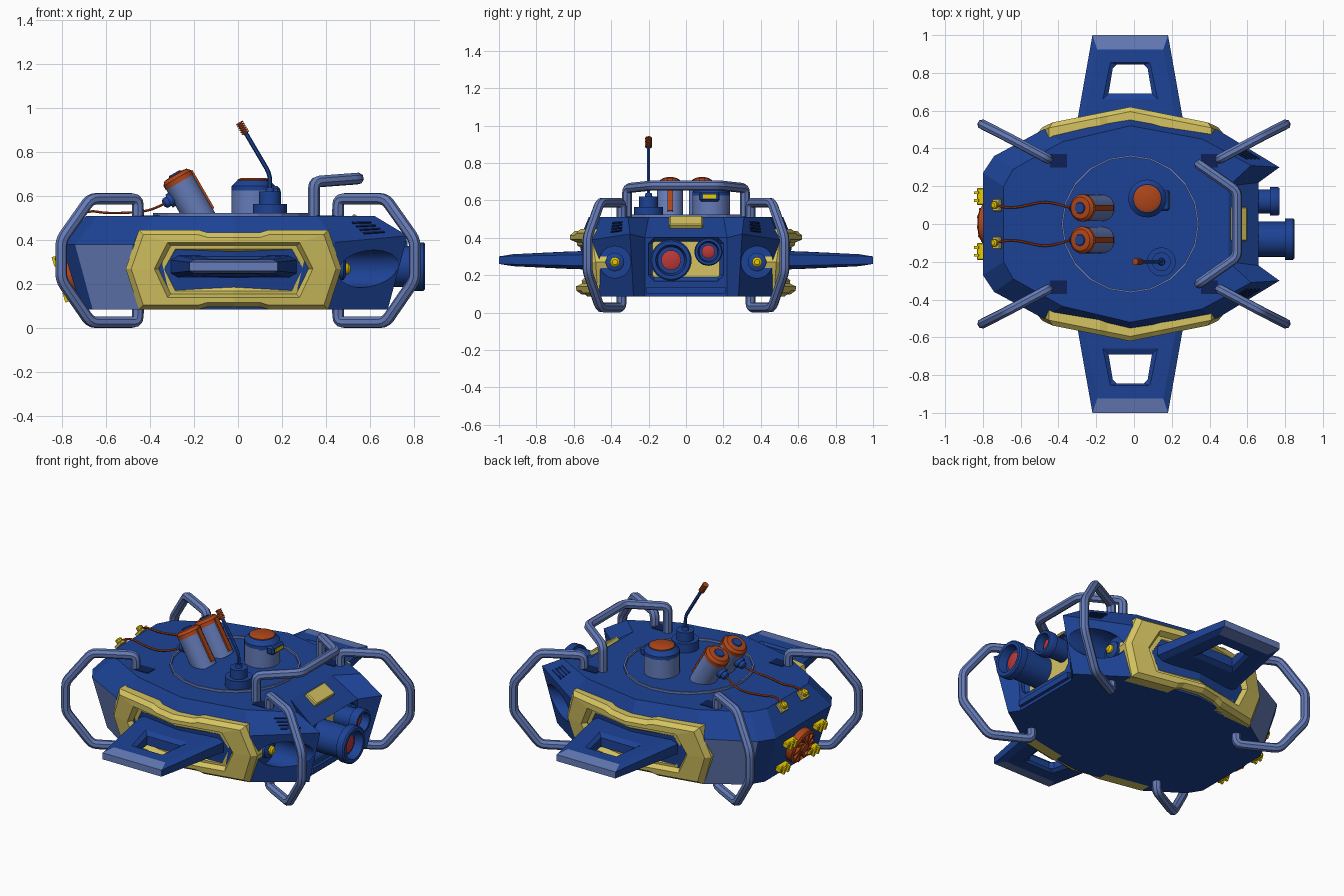
import bpy, bmesh, math
from mathutils import Vector, Matrix

if "Cube" in bpy.data.objects:
    bpy.data.objects.remove(bpy.data.objects["Cube"])

def mat(name, r, g, b):
    m = bpy.data.materials.new(name)
    m.diffuse_color = (r, g, b, 1)
    m.use_nodes = True
    m.node_tree.nodes["Principled BSDF"].inputs["Base Color"].default_value = m.diffuse_color
    return m

BLUE = mat("blue", .012, .055, .30)
DARK = mat("dark_blue", .004, .015, .09)
STEEL = mat("steel_blue", .13, .20, .48)
SAND = mat("sand_yellow", .66, .55, .12)
YEL = mat("bright_yellow", .80, .58, .0)
ORANGE = mat("orange", .42, .06, .01)
RED = mat("red", .5, .04, .04)

def add(name, bm, *mats, smooth=False):
    bmesh.ops.recalc_face_normals(bm, faces=bm.faces)
    me = bpy.data.meshes.new(name)
    bm.to_mesh(me); bm.free()
    for m in mats: me.materials.append(m)
    ob = bpy.data.objects.new(name, me)
    bpy.context.collection.objects.link(ob)
    if smooth:
        bpy.ops.object.select_all(action='DESELECT')
        ob.select_set(True); bpy.context.view_layer.objects.active = ob
        bpy.ops.object.shade_smooth_by_angle(angle=math.radians(35))
    return ob

def bridge(bm, loops, closed=False):
    n = len(loops[0])
    pairs = list(zip(loops, loops[1:])) + ([(loops[-1], loops[0])] if closed else [])
    return [[bm.faces.new((a[i], a[(i + 1) % n], b[(i + 1) % n], b[i])) for i in range(n)] for a, b in pairs]

def turned(name, base, axis, prof, m, seg=24):
    """Lathe a (radius, height) profile about an axis."""
    bm = bmesh.new()
    q = Vector((0, 0, 1)).rotation_difference(Vector(axis))
    loops = [[bm.verts.new(Vector(base) + q @ Vector((r * math.cos(t), r * math.sin(t), h)))
              for t in [2 * math.pi * i / seg for i in range(seg)]] for r, h in prof]
    bridge(bm, loops)
    bm.faces.new(loops[0]); bm.faces.new(loops[-1])
    return add(name, bm, m, smooth=True)

def box(name, c, size, m, rot=None, bevel=0):
    bm = bmesh.new()
    bmesh.ops.create_cube(bm, size=1, matrix=Matrix.Diagonal((*size, 1)))
    if bevel: bmesh.ops.bevel(bm, geom=bm.edges[:], offset=bevel, segments=1, affect='EDGES')
    bm.transform(Matrix.Translation(c) @ (rot.to_4x4() if rot else Matrix()))
    return add(name, bm, m)

def tube(name, pts, r, m, fillet=.03, res=2):
    """Round bar along a path with softened corners."""
    P = [Vector(p) for p in pts]
    out = [P[0]]
    for a, b, c in zip(P, P[1:], P[2:]):
        s = b + (a - b).normalized() * min(fillet, (a - b).length * .45)
        e = b + (c - b).normalized() * min(fillet, (c - b).length * .45)
        out += [s * (1 - t) ** 2 + b * 2 * t * (1 - t) + e * t * t for t in (0, .33, .67, 1)]
    out.append(P[-1])
    cu = bpy.data.curves.new(name, 'CURVE')
    cu.dimensions = '3D'; cu.bevel_depth = r; cu.bevel_resolution = res; cu.use_fill_caps = True
    sp = cu.splines.new('POLY'); sp.points.add(len(out) - 1)
    for p, v in zip(sp.points, out): p.co = (*v, 1)
    tmp = bpy.data.objects.new(name, cu)
    bpy.context.collection.objects.link(tmp)
    bpy.context.view_layer.update()
    bm = bmesh.new(); bm.from_mesh(bpy.data.meshes.new_from_object(tmp))
    bpy.data.objects.remove(tmp)
    return add(name, bm, m, smooth=True)

def cut(ob, cutter):
    md = ob.modifiers.new("cut", 'BOOLEAN'); md.operation = 'DIFFERENCE'; md.object = cutter
    bpy.context.view_layer.objects.active = ob
    bpy.ops.object.modifier_apply(modifier=md.name)
    bpy.data.objects.remove(cutter)

# Faceted hull from three mirrored outlines
BOT = [(-.71, .25, .085), (-.66, .33, .085), (-.45, .47, .085), (-.02, .53, .085), (.4, .47, .085), (.68, .28, .085), (.64, .22, .085)]
MID = [(-.8, .27, .38), (-.74, .36, .38), (-.48, .5, .38), (-.02, .57, .39), (.44, .5, .39), (.77, .3, .42), (.66, .22, .40)]
TOP = [(-.69, .2, .51), (-.64, .29, .51), (-.38, .435, .51), (-.02, .52, .51), (.36, .45, .51), (.62, .31, .51), (.5, .2, .51)]
bm = bmesh.new()
rings = [[bm.verts.new(p) for p in h + [(x, -y, z) for x, y, z in reversed(h)]] for h in (BOT, MID, TOP)]
low, _ = bridge(bm, rings)
bm.faces.new(rings[0]); bm.faces.new(rings[-1])
for i in (1, 11): low[i].material_index = 1
hull = add("hull", bm, BLUE, STEEL)
for s in (1, -1):
    cut(hull, turned("lamp_cutter", (.46, s * .38, .27), (1, 0, 0), [(.085, 0), (.085, .5)], BLUE, 32))
cut(hull, box("nose_cutter", (.75, 0, .285), (.3, .4, .23), BLUE, bevel=.03))

# Nose: yellow recess plate, hood block, lower strip and two camera tubes
box("nose_plate", (.6, 0, .285), (.02, .4, .23), SAND)
box("hood_block", (.555, 0, .483), (.09, .18, .03), SAND, Matrix.Rotation(math.radians(34), 3, 'Y'), .006)
box("nose_sill", (.645, 0, .12), (.03, .42, .035), BLUE)
for n, y, z, r, x in (("large", -.08, .28, .11, .85), ("small", .12, .325, .075, .77)):
    L = x - .6
    turned(n + "_camera_tube", (.6, y, z), (1, 0, 0),
           [(r * .85, 0), (r * .85, L - .05), (r, L - .05), (r, L - .008), (r * .93, L), (r * .75, L), (r * .65, L - .05)], BLUE, 32)
    turned(n + "_camera_lens", (x - .052, y, z), (1, 0, 0), [(r * .48, 0), (r * .48, .012), (r * .3, .02)], RED)

for s in (1, -1):
    # Headlamps and vents
    turned("headlamp_bezel", (.45, s * .38, .27), (1, 0, 0), [(.05, 0), (.05, .03), (.035, .04)], BLUE)
    turned("headlamp", (.48, s * .38, .27), (1, 0, 0), [(.026, 0), (.026, .02), (.014, .03)], YEL)
    A, B, C, D = [Vector(p) for p in (MID[4], MID[5], TOP[5], TOP[4])]
    for v in (.25, .4, .55, .7):
        q = [(A.lerp(B, u)).lerp(D.lerp(C, u), v) for u in (.48, .78)]
        tube("vent_slot", [(p.x, s * p.y, p.z) for p in q], .007, DARK, res=0)

    # Side panel: folded plate with a sunken hexagonal centre
    def skin(x, z, d):
        return s * (.62 - .2 * abs(x + .02) - .13 * max(0, .38 - z) - d)
    def hexloop(hw, cw, zt, zb, notch, d):
        sx = [-cw, -.16, -.12, 0, .12, .16, cw]
        dz = [0, 0, notch, notch, notch, 0, 0]
        pts = [(-hw, .27)] + [(x, zt - e) for x, e in zip(sx, dz)] + [(hw, .27)] + [(x, zb + e) for x, e in zip(sx[::-1], dz)]
        return [bm.verts.new((x - .02, skin(x - .02, z, d), z)) for x, z in pts]
    bm = bmesh.new()
    loops = [hexloop(.49, .43, .447, .085, .012, .09), hexloop(.49, .43, .447, .085, .012, .025), hexloop(.465, .41, .425, .105, .012, 0),
             hexloop(.36, .30, .39, .14, 0, 0), hexloop(.34, .285, .375, .155, 0, .035),
             hexloop(.315, .265, .36, .17, 0, .035), hexloop(.30, .25, .345, .19, 0, .055)]
    bridge(bm, loops)
    c = loops[-1]; t, b = c[1:8], c[9:][::-1]
    for i in range(6): bm.faces.new((t[i], t[i + 1], b[i + 1], b[i]))
    bm.faces.new((c[0], t[0], b[0])); bm.faces.new((c[8], b[6], t[6]))
    add("side_panel", bm, SAND)

    # Fin with a trapezoid opening, chamfered rim and steel tip
    def trap(w0, y0, w1, y1, h0, h1, e):
        return [bm.verts.new((x - .02, s * y, .28 + e * h)) for x, y, h in
                ((-w0, y0, h0), (w0, y0, h0), (w1, y1, h1), (w1 - .02 * (w1 < .1), y1 + .02 * (w1 < .1), h1),
                 (-w1 + .02 * (w1 < .1), y1 + .02 * (w1 < .1), h1), (-w1, y1, h1))]
    bm = bmesh.new()
    def half(e):
        return [trap(.115, .69, .092, .825, .028, .02, e), trap(.145, .66, .105, .855, .045, .034, e),
                trap(.25, .52, .175, .925, .05, .032, e), trap(.285, .52, .2, 1.0, .03, .02, e)]
    bridge(bm, half(1) + half(-1)[::-1], closed=True)
    bmesh.ops.dissolve_degenerate(bm, dist=1e-5, edges=bm.edges[:])
    for f in bm.faces:
        if all(abs(v.co.y) > .9 for v in f.verts): f.material_index = 1
    add("side_fin", bm, BLUE, STEEL)

    # Corner bumpers
    for k in (1, -1):
        path = [(.455, .345, .49), (.455, .345, .588), (.67, .46, .588), (.803, .527, .40), (.803, .527, .22),
                (.67, .46, .027), (.455, .345, .027), (.455, .345, .10)]
        tube("corner_bumper", [(k * x, s * y, z) for x, y, z in path], .027, STEEL)
        box("bumper_socket", (k * .4, s * .335, .506), (.09, .07, .014), DARK)

    # Tilted canisters with caps, stripe, plug, cable and socket
    ax = Vector((-.5, 0, .866)); base = Vector((-.165, s * .085, .49)); rot = Matrix.Rotation(math.radians(-30), 3, 'Y')
    turned("canister", base, ax, [(.07, 0), (.07, .2)], STEEL)
    turned("canister_cap", base + ax * .2, ax, [(.072, 0), (.072, .022), (.058, .038), (.03, .042)], ORANGE)
    turned("canister_cap_stud", base + ax * .24, ax, [(.032, 0), (.028, .008)], BLUE, 12)
    box("canister_stripe", base + ax * .12 + Vector((.866, 0, .5)) * .068, (.02, .03, .2), ORANGE, rot)
    side = Vector((-.866, 0, -.5))
    plug = base + ax * .15 + side * .06
    turned("cable_plug", plug, side, [(.034, 0), (.034, .025), (.024, .025), (.024, .045), (.012, .055)], BLUE, 12)
    e = plug + side * .05
    tube("cable", [e, (-.40, s * .105, .535), (-.48, s * .12, .525), (-.6, s * .09, .522), (-.67, s * .085, .535), (-.73, s * .1, .51)],
         .006, ORANGE, fillet=.06, res=1)
    tilt = Matrix.Rotation(math.radians(-50), 3, 'Y')
    box("cable_socket", (-.725, s * .1, .492), (.06, .065, .02), SAND, tilt, .004)
    turned("cable_socket_nut", (-.725, s * .1, .49), (-.6, 0, .8), [(.02, 0), (.02, .03), (.012, .036)], YEL, 10)

# Roof ring, front roof bar
bm = bmesh.new()
bridge(bm, [[bm.verts.new((-.02 + r * math.cos(i * math.pi / 10), r * math.sin(i * math.pi / 10), z)) for i in range(20)]
            for r, z in ((.365, .50), (.365, .524), (.355, .524), (.355, .50))], closed=True)
add("roof_ring", bm, STEEL)
tube("roof_bar", [(.345, -.315, .49), (.345, -.315, .665), (.545, -.175, .68), (.545, .175, .68), (.345, .315, .665), (.345, .315, .49)], .027, STEEL)

# Sensor dome
turned("sensor_body", (.07, .135, .5), (0, 0, 1), [(.1, 0), (.1, .125)], STEEL, 32)
turned("sensor_shoulder", (.07, .135, .62), (0, 0, 1), [(.1, 0), (.1, .025), (.075, .05)], BLUE, 32)
turned("sensor_cap", (.07, .135, .665), (0, 0, 1), [(.072, 0), (.072, .01), (.055, .018)], ORANGE, 32)
box("sensor_visor", (.165, .125, .62), (.05, .11, .05), BLUE, bevel=.01)
box("sensor_window", (.188, .125, .62), (.012, .07, .02), YEL)

# Antenna
turned("antenna_base", (.145, -.2, .5), (0, 0, 1), [(.077, 0), (.077, .065), (.05, .065), (.05, .12), (.02, .12), (.016, .14)], BLUE, 16)
tube("antenna_rod", [(.145, -.2, .6), (.145, -.2, .70), (.03, -.2, .895)], .01, BLUE, res=1)
d = Vector((-.51, 0, .86))
turned("antenna_tip", (.035, -.2, .885), d, [(r, .01 * i + o) for i in range(6) for r, o in ((.011, 0), (.018, .001), (.018, .007), (.011, .008))], ORANGE, 12)

# Rear coil on the sloping tail face
n = Vector((-.957, 0, -.292)); up = Vector((-.292, 0, .957)); c = Vector((-.765, 0, .235))
R = Matrix((up.cross(n), up, n)).transposed()
turned("coil_disc", c - n * .02, n, [(.105, 0), (.105, .05), (.09, .06), (.085, .045), (.03, .045), (.03, .07), (.02, .075)], ORANGE, 20)
for i in range(10):
    a = i * math.pi / 5
    box("coil_slat", c + R @ Vector((.06 * math.cos(a), .06 * math.sin(a), .032)), (.07, .014, .02), ORANGE,
        R @ Matrix.Rotation(a + .4, 3, 'Z'))
for sx in (1, -1):
    for sy in (1, -1):
        p = c + R @ Vector((sx * .145, sy * .085, .02))
        box("coil_bracket", p, (.09, .035, .04), YEL, R, .005)
        for j in (-.02, .02):
            box("coil_bracket_rib", p + R @ Vector((j, 0, .02)), (.015, .045, .025), YEL, R)
